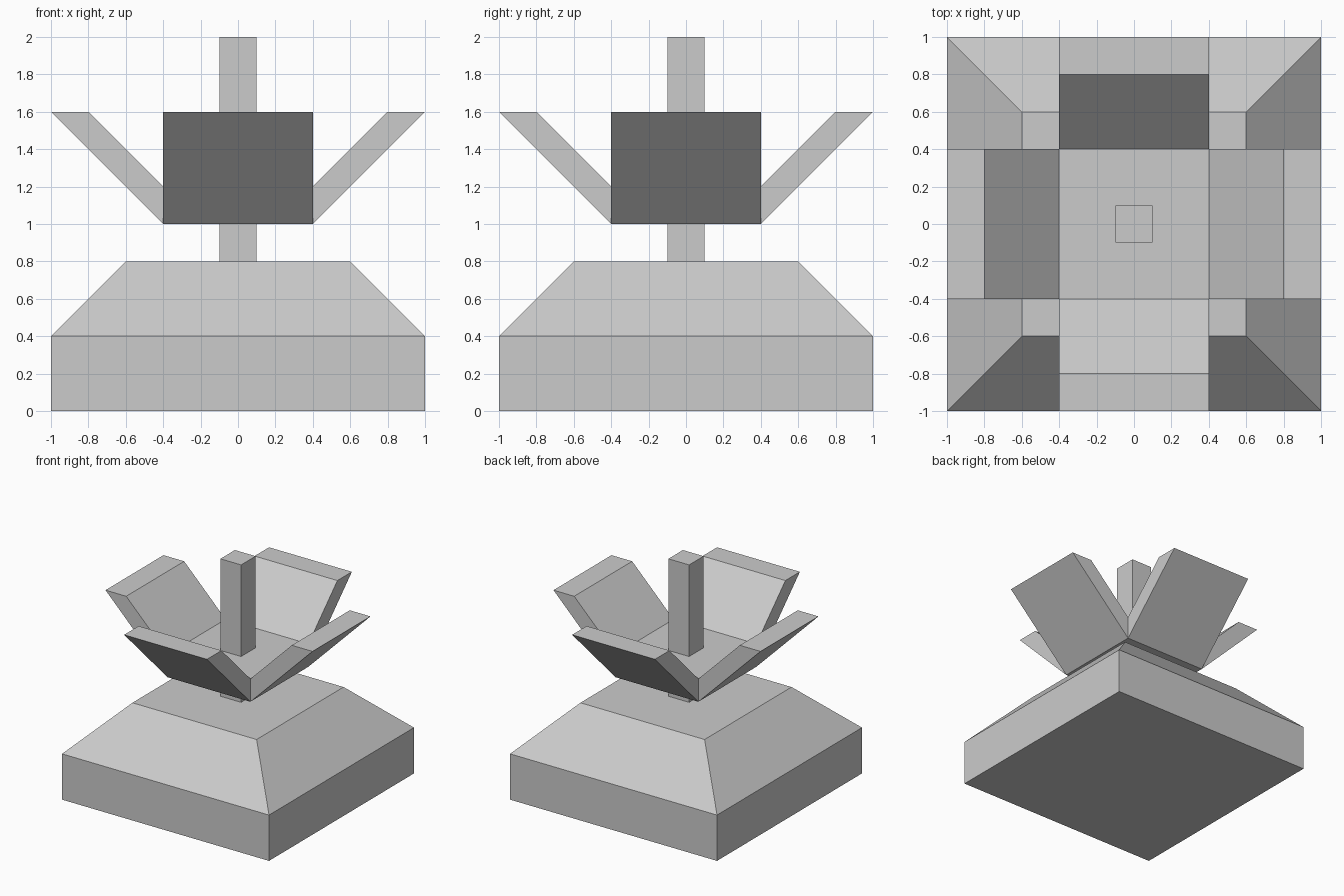
import bpy, bmesh
from mathutils import Matrix

if "Cube" in bpy.data.objects:
    bpy.data.objects.remove(bpy.data.objects["Cube"])


def new_box(half, z0, z1):
    """Square box in a bmesh, spanning z0 to z1."""
    bm = bmesh.new()
    m = Matrix.Translation((0, 0, (z0 + z1) / 2)) @ Matrix.Diagonal((2 * half, 2 * half, z1 - z0, 1))
    bmesh.ops.create_cube(bm, size=1, matrix=m)
    bm.normal_update()
    return bm


def finish(bm, name):
    mesh = bpy.data.meshes.new(name)
    bm.to_mesh(mesh)
    bm.free()
    bpy.context.collection.objects.link(bpy.data.objects.new(name, mesh))


# Base: square block whose top is extruded into a sloped roof
bm = new_box(1.0, 0.0, 0.4)
top = [f for f in bm.faces if f.normal.z > 0.9]
cap = bmesh.ops.extrude_discrete_faces(bm, faces=top)["faces"][0]
for v in cap.verts:
    v.co = (v.co.x * 0.6, v.co.y * 0.6, 0.8)
finish(bm, "base")

# Bowl: floor slab with each side extruded into a slanted petal
bm = new_box(0.4, 1.0, 1.2)
sides = [f for f in bm.faces if abs(f.normal.z) < 0.1]
outward = [f.normal.copy() for f in sides]
tips = bmesh.ops.extrude_discrete_faces(bm, faces=sides)["faces"]
for tip in tips:
    c = tip.calc_center_median()
    n = max(outward, key=lambda d: d.x * c.x + d.y * c.y)
    for v in tip.verts:
        reach = 0.6 if v.co.z < 1.1 else 0.4
        v.co += n * reach
        v.co.z = 1.6
finish(bm, "petal_bowl")

# Post: rises from the base through the bowl
finish(new_box(0.1, 0.8, 2.0), "center_post")
